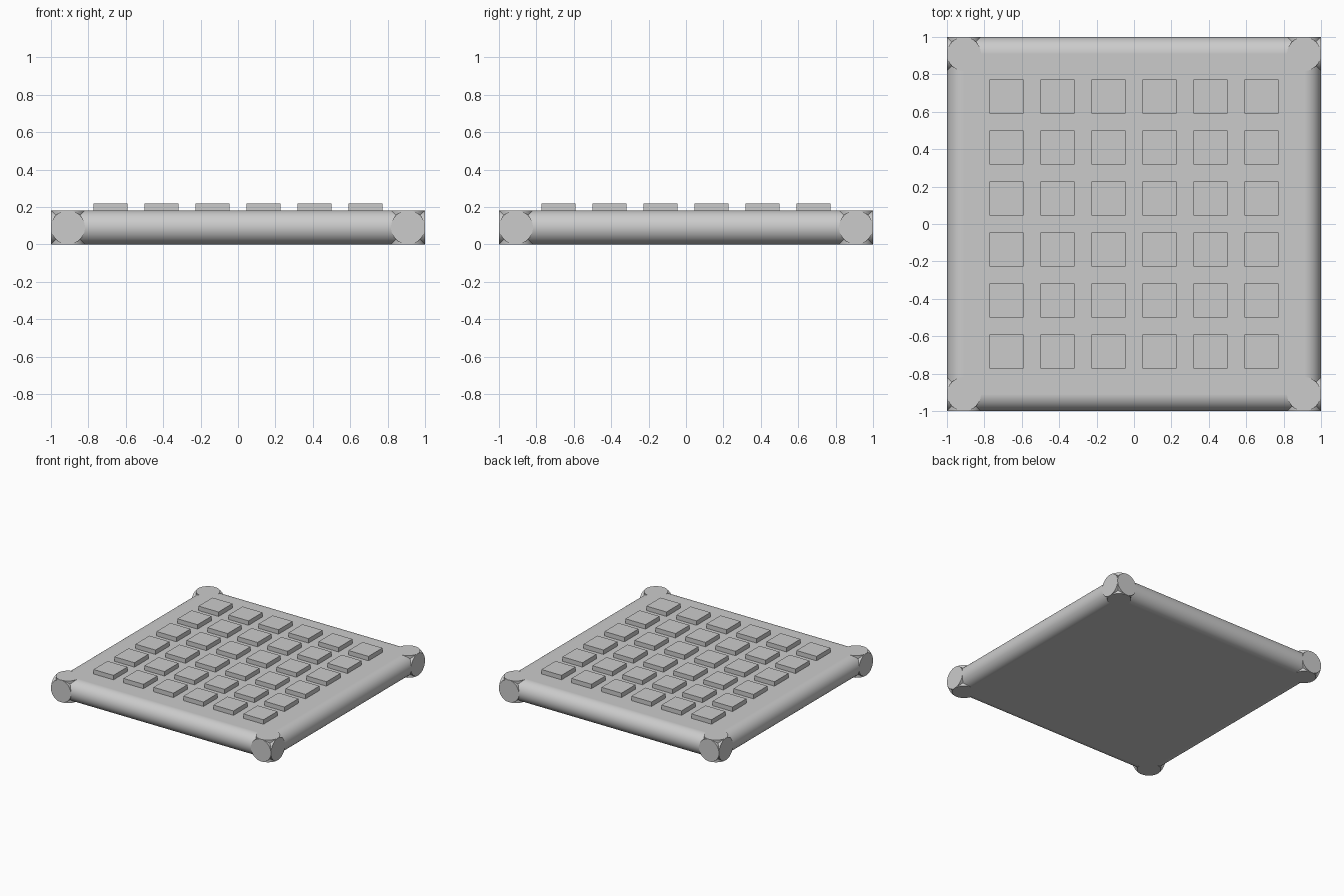
import bpy
import bmesh
import math
from mathutils import Matrix

cube = bpy.data.objects.get("Cube")
if cube:
    bpy.data.objects.remove(cube, do_unlink=True)

U = 1 / 11          # module: bar radius, half a key width
E = 1 - U           # bar centre line
TOP = 2 * U

grey = bpy.data.materials.new("light_grey")
grey.use_nodes = True
color = (0.6, 0.6, 0.6, 1)
grey.diffuse_color = color
grey.node_tree.nodes["Principled BSDF"].inputs["Base Color"].default_value = color


def finish(name, bm, smooth=False):
    mesh = bpy.data.meshes.new(name)
    bm.to_mesh(mesh)
    bm.free()
    mesh.materials.append(grey)
    obj = bpy.data.objects.new(name, mesh)
    bpy.context.collection.objects.link(obj)
    if smooth:
        bpy.ops.object.select_all(action="DESELECT")
        obj.select_set(True)
        bpy.context.view_layer.objects.active = obj
        bpy.ops.object.shade_smooth_by_angle(angle=math.radians(35))
    return obj


def box(name, center, size):
    bm = bmesh.new()
    bmesh.ops.create_cube(bm, size=1, matrix=Matrix.Translation(center) @ Matrix.Diagonal((*size, 1)))
    return finish(name, bm)


def rod(name, center, axis, length):
    turn = {"X": Matrix.Rotation(math.pi / 2, 4, "Y"),
            "Y": Matrix.Rotation(math.pi / 2, 4, "X"),
            "Z": Matrix.Identity(4)}[axis]
    bm = bmesh.new()
    bmesh.ops.create_cone(bm, cap_ends=True, segments=64, radius1=U, radius2=U,
                          depth=length, matrix=Matrix.Translation(center) @ turn)
    return finish(name, bm, smooth=True)


# Flat plate between the bars
box("plate", (0, 0, U), (2 * E, 2 * E, TOP))

# Round edge bars
for side, s in (("right", -1), ("left", 1)):
    rod(side + "_edge_bar", (s * E, 0, U), "Y", 2)
for side, s in (("front", -1), ("back", 1)):
    rod(side + "_edge_bar", (0, s * E, U), "X", 2)

# Upright corner posts
for fb, sy in (("front", -1), ("back", 1)):
    for lr, sx in (("right", -1), ("left", 1)):
        rod(f"{fb}_{lr}_corner_post", (sx * E, sy * E, U), "Z", TOP)

# Grid of raised square keys, sunk slightly into the plate
rise, sink = 0.4 * U, 0.01
for row in range(6):
    for col in range(6):
        x, y = ((3 * i - 7.5) * U for i in (col, row))
        box(f"key_{row + 1}_{col + 1}", (x, y, TOP + (rise - sink) / 2),
            (TOP, TOP, rise + sink))
